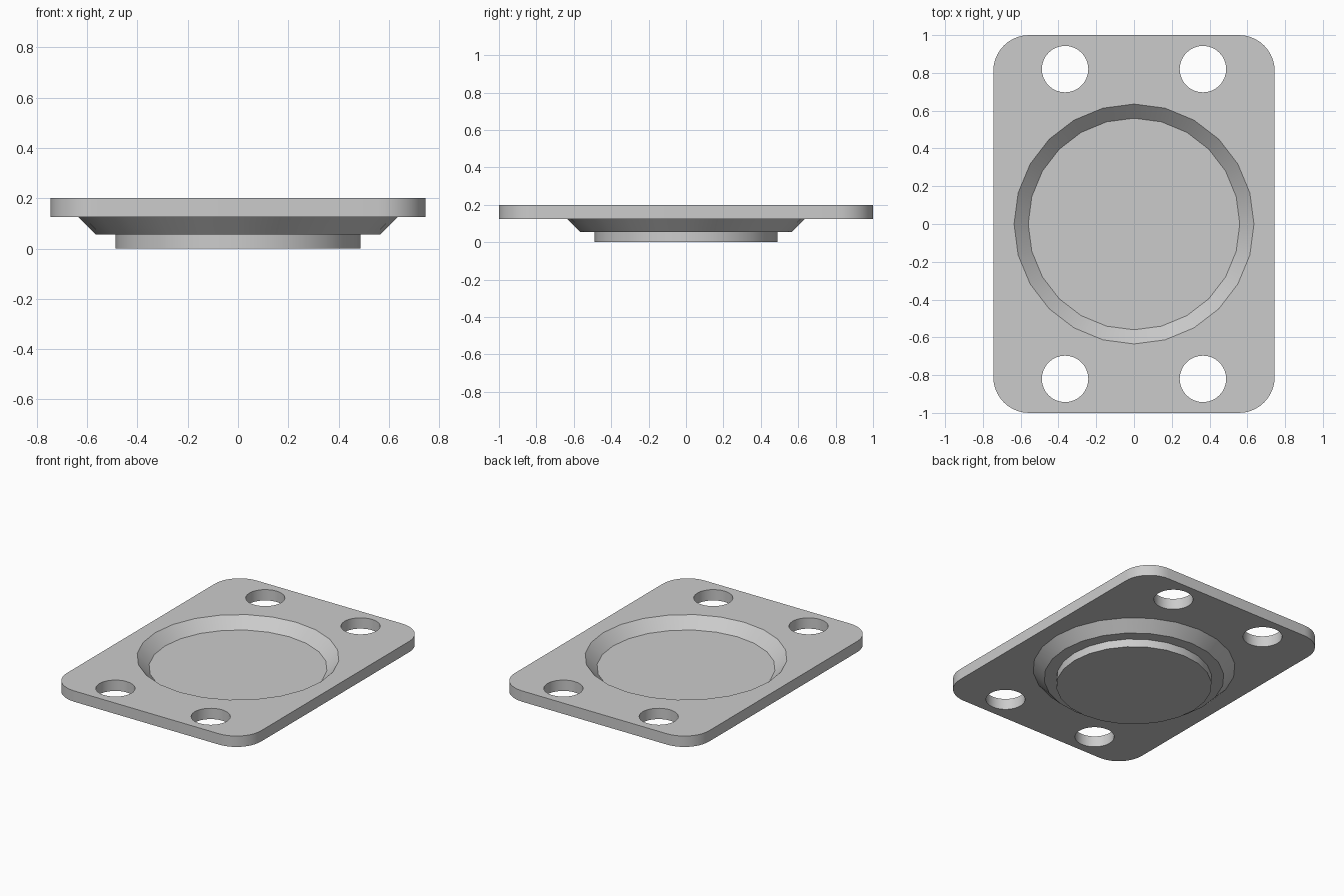
import bpy
import bmesh
from math import sin, cos, pi, radians

if "Cube" in bpy.data.objects:
    bpy.data.objects.remove(bpy.data.objects["Cube"], do_unlink=True)

TOP, UNDER = 0.2, 0.125            # plate faces
HALF_X, HALF_Y, CORNER = 0.745, 1.0, 0.19
RIM = 0.635

bm = bmesh.new()


def circle(radius, count, cx=0, cy=0):
    return [(cx + radius * cos(2 * pi * i / count),
             cy + radius * sin(2 * pi * i / count)) for i in range(count)]


def rounded_rectangle(steps=10):
    points = []
    for k, (sx, sy) in enumerate(((1, 1), (-1, 1), (-1, -1), (1, -1))):
        for i in range(steps + 1):
            a = pi / 2 * (k + i / steps)
            points.append((sx * (HALF_X - CORNER) + CORNER * cos(a),
                           sy * (HALF_Y - CORNER) + CORNER * sin(a)))
    return points


def ring(points, z):
    """Closed loop of vertices and edges at one height."""
    verts = [bm.verts.new((x, y, z)) for x, y in points]
    edges = [bm.edges.new((v, verts[i - 1])) for i, v in enumerate(verts)]
    return verts, edges


def wall(a, b):
    """Quads between two loops of the same length."""
    for i in range(len(a)):
        bm.faces.new((a[i - 1], a[i], b[i], b[i - 1]))


def lathe_to_centre(start, profile):
    """Carry a round loop through (radius, z) steps and cap the last one."""
    previous = start
    for radius, z in profile:
        verts, _ = ring(circle(radius, len(start)), z)
        wall(previous, verts)
        previous = verts
    bm.faces.new(previous)


# Flat plate with four bolt holes and an opening for the dish
outlines = [rounded_rectangle()]
outlines += [circle(0.123, 32, sx * 0.365, sy * 0.82)
             for sx in (-1, 1) for sy in (-1, 1)]
top_edges, under_edges = [], []
for outline in outlines:
    upper, upper_edges = ring(outline, TOP)
    lower, lower_edges = ring(outline, UNDER)
    wall(upper, lower)
    top_edges += upper_edges
    under_edges += lower_edges

rim_top, edges = ring(circle(RIM, 24), TOP)
top_edges += edges
rim_under, edges = ring(circle(RIM, 24), UNDER)
under_edges += edges
for edges, nz in ((top_edges, 1), (under_edges, -1)):
    bmesh.ops.triangle_fill(bm, use_beauty=True, edges=edges, normal=(0, 0, nz))

# Shallow dish above; tapered body and round boss below
lathe_to_centre(rim_top, [(0.56, 0.128)])
lathe_to_centre(rim_under, [(0.565, 0.055), (0.488, 0.055), (0.488, 0)])

bmesh.ops.recalc_face_normals(bm, faces=bm.faces[:])
mesh = bpy.data.meshes.new("dished_flange_plate")
bm.to_mesh(mesh)
bm.free()
plate = bpy.data.objects.new("dished_flange_plate", mesh)
bpy.context.collection.objects.link(plate)

# Plain grey finish
grey = bpy.data.materials.new("light_grey")
grey.use_nodes = True
colour = (0.6, 0.6, 0.6, 1)
grey.diffuse_color = colour
grey.node_tree.nodes["Principled BSDF"].inputs["Base Color"].default_value = colour
mesh.materials.append(grey)

bpy.ops.object.select_all(action="DESELECT")
plate.select_set(True)
bpy.context.view_layer.objects.active = plate
bpy.ops.object.shade_smooth_by_angle(angle=radians(30))
